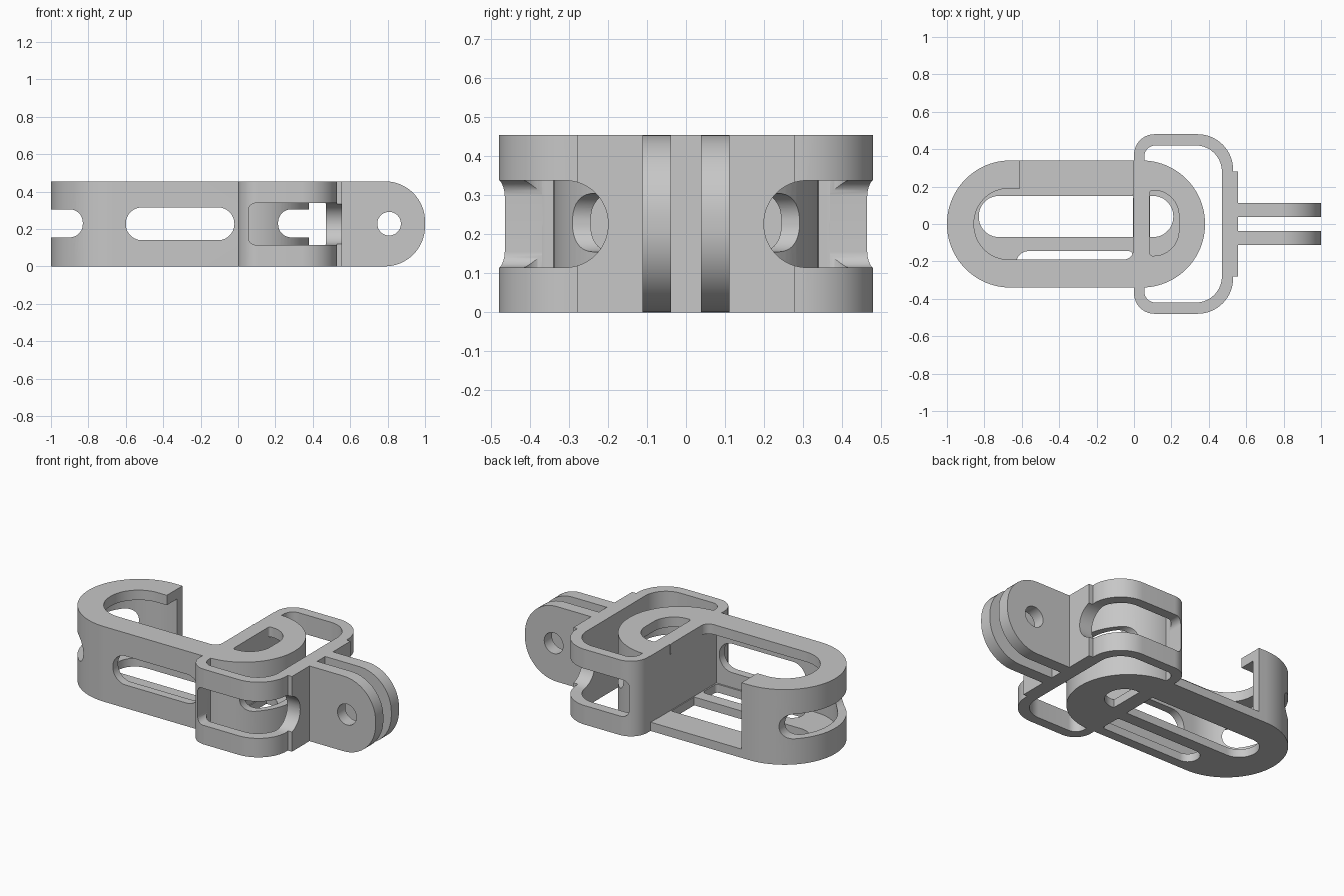
import bpy, bmesh, math
from mathutils import Vector

old = bpy.data.objects.get("Cube")
if old:
    bpy.data.objects.remove(old, do_unlink=True)

H = 0.455
grey = bpy.data.materials.new("plain grey")
grey.use_nodes = True
COLOUR = (0.57, 0.57, 0.57, 1)
grey.diffuse_color = COLOUR
grey.node_tree.nodes["Principled BSDF"].inputs["Base Color"].default_value = COLOUR


def rrect(u0, v0, u1, v1, left=0, right=0, steps=16):
    """Rectangle outline with rounded left and right corners."""
    pts = []
    for u, v, r, su, sv, start in ((u1, v1, right, -1, -1, 0), (u0, v1, left, 1, -1, 1),
                                   (u0, v0, left, 1, 1, 2), (u1, v0, right, -1, 1, 3)):
        if r == 0:
            pts.append((u, v))
            continue
        for i in range(steps + 1):
            a = (start + i / steps) * math.pi / 2
            p = (u + su * r + r * math.cos(a), v + sv * r + r * math.sin(a))
            if not pts or (Vector(p) - Vector(pts[-1])).length > 1e-4:
                pts.append(p)
    if (Vector(pts[0]) - Vector(pts[-1])).length < 1e-4:
        pts.pop()
    return pts


def prism(name, outline, lo, hi, axis="z"):
    """Extrude an outline along an axis."""
    place = {"z": lambda u, v, w: (u, v, w), "y": lambda u, v, w: (u, w, v),
             "x": lambda u, v, w: (w, u, v)}[axis]
    bm = bmesh.new()
    low = [bm.verts.new(place(u, v, lo)) for u, v in outline]
    high = [bm.verts.new(place(u, v, hi)) for u, v in outline]
    bm.faces.new(low)
    bm.faces.new(high)
    for i in range(len(low)):
        j = (i + 1) % len(low)
        bm.faces.new((low[i], low[j], high[j], high[i]))
    bmesh.ops.recalc_face_normals(bm, faces=bm.faces)
    mesh = bpy.data.meshes.new(name)
    bm.to_mesh(mesh)
    bm.free()
    mesh.materials.append(grey)
    ob = bpy.data.objects.new(name, mesh)
    bpy.context.collection.objects.link(ob)
    return ob


def cut(ob, *args):
    """Subtract a prism and bake the result."""
    cutter = prism("cutter", *args)
    cutter.hide_render = True
    mod = ob.modifiers.new("cut", "BOOLEAN")
    mod.operation, mod.solver, mod.object = "DIFFERENCE", "EXACT", cutter
    bpy.context.view_layer.objects.active = ob
    bpy.ops.object.modifier_apply(modifier=mod.name)
    bpy.data.objects.remove(cutter, do_unlink=True)


def finish(ob):
    bpy.ops.object.select_all(action="DESELECT")
    ob.select_set(True)
    bpy.context.view_layer.objects.active = ob
    bpy.ops.object.shade_smooth_by_angle(angle=math.radians(30))


# Long hollow housing with inward lips along its top
housing = prism("housing", rrect(-1, -0.34, 0.38, 0.34, 0.34, 0.34, 24), 0, H)
cut(housing, rrect(-0.95, -0.29, 0, 0.29, 0.285, 0), 0.05, H - 0.06)
cut(housing, rrect(0.08, -0.28, 0.33, 0.28, 0, 0.24), 0.05, H - 0.06)
# Top openings
cut(housing, rrect(-0.855, -0.19, -0.004, 0.19, 0.185, 0.05), 0.2, 1)
cut(housing, rrect(0.084, -0.17, 0.24, 0.18, 0.015, 0.135), 0.2, 1)
# Floor slots
cut(housing, rrect(-0.83, -0.07, -0.006, 0.15, 0.108, 0), -0.1, 0.1)
cut(housing, rrect(0.086, -0.07, 0.21, 0.15, 0, 0.108), -0.1, 0.1)
cut(housing, rrect(-0.63, -0.28, -0.008, -0.145, 0.066, 0.02), -0.1, 0.1)
# Open back, front window and end notches
cut(housing, rrect(-0.61, 0.158, -0.002, 0.6), 0.053, 1)
cut(housing, rrect(-0.6, 0.14, -0.02, 0.315, 0.086, 0.086), -0.5, -0.2, "y")
cut(housing, rrect(-1.2, 0.155, -0.83, 0.305, 0, 0.07), -0.6, 0.6, "y")
cut(housing, rrect(0.215, 0.155, 0.6, 0.305, 0.07, 0), -0.6, 0.6, "y")

# Wide loop around the housing's right end, with its mounting pad
loop = prism("loop", rrect(0, -0.48, 0.53, 0.48, 0.11, 0.19), 0, H)
cut(loop, rrect(0.055, -0.42, 0.47, 0.42, 0.06, 0.14), -0.1, 1)
pad = prism("mounting_pad", rrect(0.52, -0.28, 0.557, 0.28), 0, H)
for side in (-1, 1):
    near, far = sorted((side * 0.2, side * 0.7))
    ends = (0.11, 0) if side > 0 else (0, 0.11)
    for part in (loop, pad):
        cut(part, rrect(near, 0.115, far, 0.338, *ends), 0.38, 0.8, "x")
    near, far = sorted((side * 0.37, side * 0.7))
    cut(loop, rrect(0.055, 0.115, 0.6, 0.338, 0.04, 0), near, far, "y")

# Pair of drilled lugs
lugs = []
for name, y in (("front_lug", -0.112), ("back_lug", 0.038)):
    lug = prism(name, rrect(0.55, 0, 1, H, 0, 0.215), y, y + 0.074, "y")
    cut(lug, rrect(0.745, 0.165, 0.871, 0.291, 0.063, 0.063), -0.5, 0.5, "y")
    lugs.append(lug)

for ob in (housing, loop, pad, *lugs):
    finish(ob)
